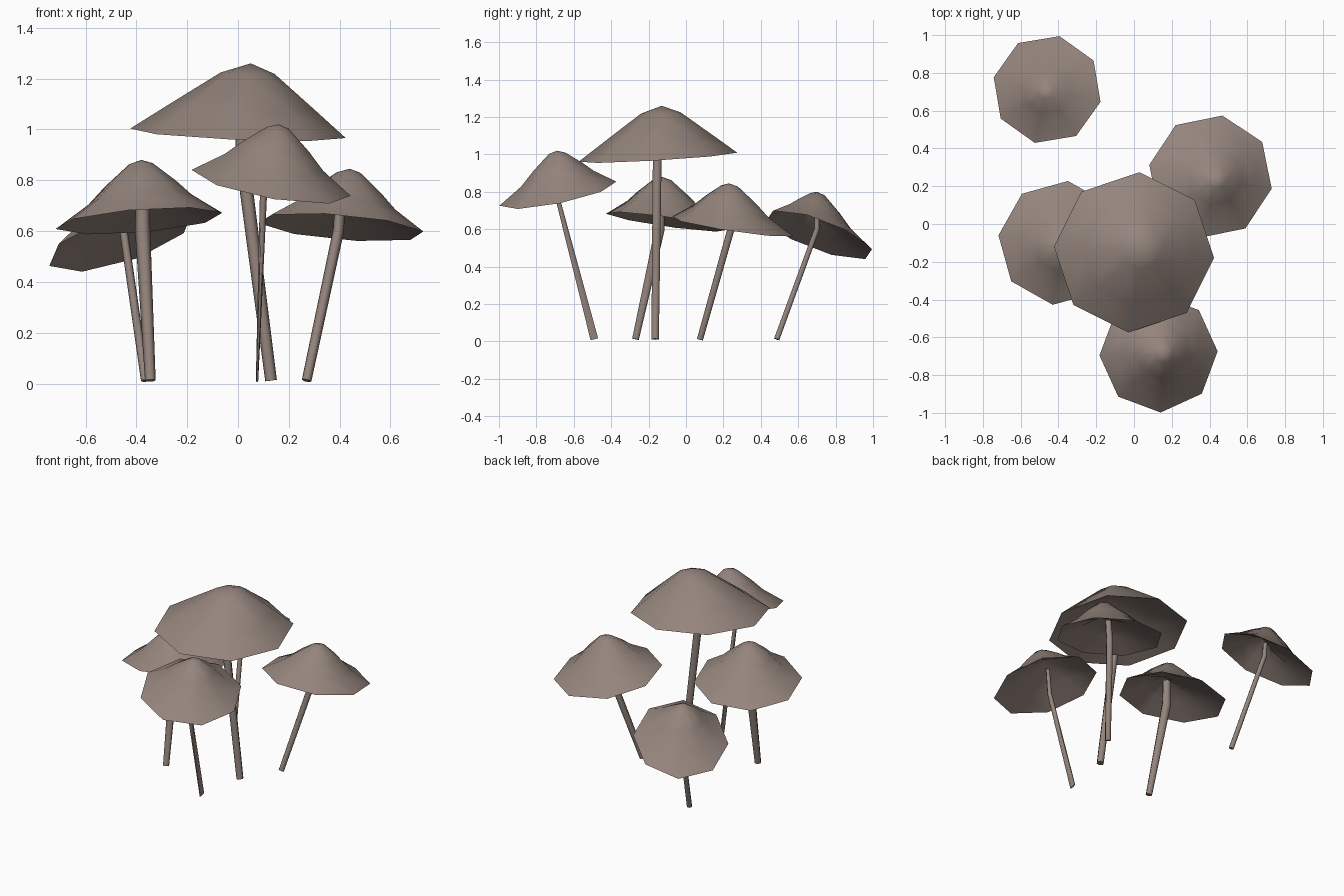
import bpy, bmesh, math
from mathutils import Vector

if "Cube" in bpy.data.objects:
    bpy.data.objects.remove(bpy.data.objects["Cube"])

flesh = bpy.data.materials.new("dusty brown")
flesh.diffuse_color = (0.30, 0.235, 0.205, 1)
flesh.use_nodes = True
flesh.node_tree.nodes["Principled BSDF"].inputs["Base Color"].default_value = flesh.diffuse_color

# cap profiles as (radius, height) fractions from apex to rim, then the hollow underside
UNDER = [(1, 0), (0.55, 0.30), (0.1, 0.55)]
DOME = [(0.25, 0.86), (0.68, 0.37)] + UNDER
FLARED = [(0.14, 0.94), (0.42, 0.62), (0.62, 0.35)] + UNDER


def finish(name, bm, angle):
    bmesh.ops.recalc_face_normals(bm, faces=bm.faces)
    me = bpy.data.meshes.new(name)
    bm.to_mesh(me)
    bm.free()
    me.materials.append(flesh)
    ob = bpy.data.objects.new(name, me)
    bpy.context.collection.objects.link(ob)
    bpy.ops.object.select_all(action='DESELECT')
    ob.select_set(True)
    bpy.context.view_layer.objects.active = ob
    bpy.ops.object.shade_smooth_by_angle(angle=math.radians(angle))


def loft(bm, rings):
    for a, b in zip(rings, rings[1:]):
        for i in range(len(a)):
            j = (i + 1) % len(a)
            bm.faces.new((a[i], a[j], b[j], b[i]))


def cap(name, apex, centre, radius, start, slope, profile):
    """Eight-sided cap lofted from a tilted rim up to an off-centre apex."""
    bm = bmesh.new()
    rim = []
    for k in range(8):
        t = math.radians(start + 45 * k)
        dx, dy = radius * math.cos(t), radius * math.sin(t)
        rim.append(centre + Vector((dx, dy, slope[0] * dx + slope[1] * dy)))
    rings = []
    for r, h in profile:
        ring = []
        for p in rim:
            q = apex.lerp(p, r)
            q.z = p.z + (apex.z - p.z) * h
            ring.append(bm.verts.new(q))
        rings.append(ring)
    loft(bm, rings)
    inner = sum((v.co for v in rings[-1]), Vector()) / 8
    for ring, co in ((rings[0], apex), (rings[-1], inner)):
        tip = bm.verts.new(co)
        for i in range(8):
            bm.faces.new((ring[i], ring[(i + 1) % 8], tip))
    finish(name, bm, 60)


def stem(name, points, radii, flat):
    """Six-sided tube, its ends cut square to the path; flat narrows the foot in x."""
    bm = bmesh.new()
    rings = []
    for i, p in enumerate(points):
        d = (points[min(i + 1, 2)] - points[max(i - 1, 0)]).normalized()
        u = (Vector((1, 0, 0)) - d * d.x).normalized()
        v = d.cross(u)
        squash = flat if i == 0 else 1
        rings.append([bm.verts.new(p + radii[i] * (u * squash * math.cos(t) + v * math.sin(t)))
                      for t in (math.tau * k / 6 for k in range(6))])
    loft(bm, rings)
    bm.faces.new(rings[0])
    bm.faces.new(rings[-1])
    finish(name, bm, 65)


def mushroom(name, apex, centre, radius, start, slope, foot, bend, r0, r1, profile=FLARED, flat=1):
    apex, centre, bend = Vector(apex), Vector(centre), Vector(bend)
    cap(name + "_cap", apex, centre, radius, start, slope, profile)
    top = bend.lerp(apex, 0.2)
    top.z = centre.z + 0.5 * (apex.z - centre.z)
    stem(name + "_stem", [Vector((*foot, 0.012)), bend, top], (r0, r1, r1 * 0.9), flat)


mushroom("centre", apex=(0.05, -0.13, 1.26), centre=(0, -0.15, 0.985), radius=0.425, start=-4,
         slope=(-0.04, 0.06), foot=(0.13, -0.165), bend=(0.015, -0.155, 0.9), r0=0.023, r1=0.027,
         profile=DOME)
mushroom("front", apex=(0.16, -0.69, 1.02), centre=(0.13, -0.685, 0.79), radius=0.313, start=2,
         slope=(-0.17, 0.2), foot=(0.075, -0.49), bend=(0.1, -0.68, 0.74), r0=0.024, r1=0.014,
         flat=0.2)
mushroom("left", apex=(-0.38, -0.13, 0.88), centre=(-0.39, -0.1, 0.64), radius=0.33, start=-7,
         slope=(0.08, -0.14), foot=(-0.345, -0.27), bend=(-0.375, -0.14, 0.6), r0=0.021, r1=0.03)
mushroom("right", apex=(0.44, 0.23, 0.845), centre=(0.405, 0.25, 0.615), radius=0.33, start=-11,
         slope=(-0.08, -0.15), foot=(0.27, 0.075), bend=(0.395, 0.24, 0.6), r0=0.019, r1=0.022)
mushroom("back", apex=(-0.47, 0.7, 0.8), centre=(-0.46, 0.712, 0.57), radius=0.29, start=-13,
         slope=(0.3, -0.34), foot=(-0.365, 0.485), bend=(-0.45, 0.7, 0.6), r0=0.017, r1=0.016)
